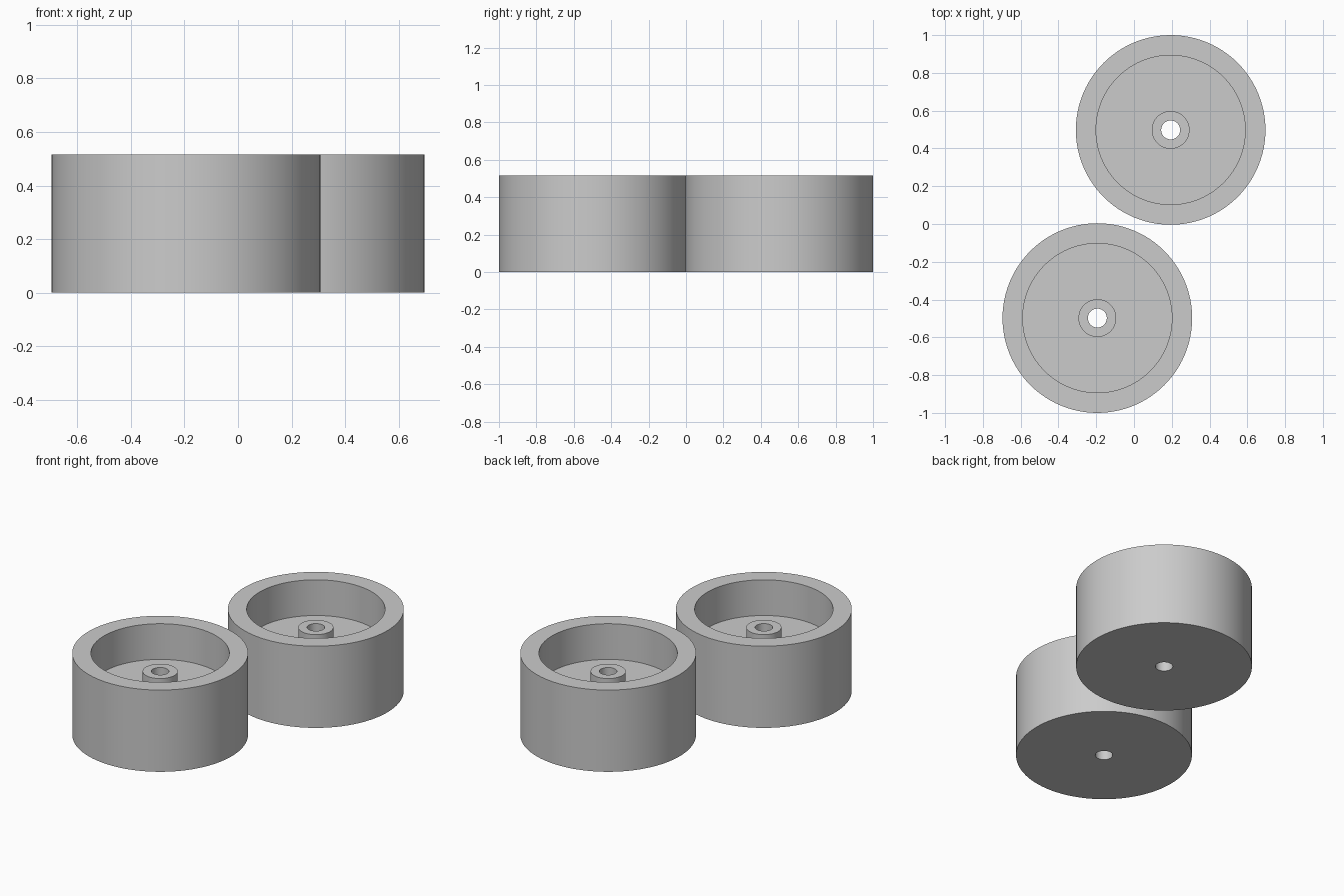
import bpy, bmesh, math

if "Cube" in bpy.data.objects:
    bpy.data.objects.remove(bpy.data.objects["Cube"])

SEGMENTS = 96

grey = bpy.data.materials.new("plain grey")
grey.diffuse_color = (0.6, 0.6, 0.6, 1)
grey.use_nodes = True
grey.node_tree.nodes["Principled BSDF"].inputs["Base Color"].default_value = grey.diffuse_color

# Closed cross-section (radius, height): bore, hub, recess floor, rim, outer wall
PROFILE = [(0.05, 0.0), (0.05, 0.40), (0.10, 0.40), (0.10, 0.29),
           (0.395, 0.29), (0.395, 0.515), (0.502, 0.515), (0.502, 0.0)]


def lathe(name, profile, location):
    """Spin a closed profile around the vertical axis."""
    bm = bmesh.new()
    rings = []
    for i in range(SEGMENTS):
        a = 2 * math.pi * i / SEGMENTS
        rings.append([bm.verts.new((r * math.cos(a), r * math.sin(a), z))
                      for r, z in profile])
    n = len(profile)
    for i in range(SEGMENTS):
        here, there = rings[i], rings[(i + 1) % SEGMENTS]
        for j in range(n):
            k = (j + 1) % n
            bm.faces.new((here[j], there[j], there[k], here[k]))
    bmesh.ops.recalc_face_normals(bm, faces=bm.faces[:])
    mesh = bpy.data.meshes.new(name)
    bm.to_mesh(mesh)
    bm.free()
    mesh.materials.append(grey)
    obj = bpy.data.objects.new(name, mesh)
    obj.location = location
    bpy.context.collection.objects.link(obj)
    # Smooth walls, sharp rims
    bpy.ops.object.select_all(action='DESELECT')
    obj.select_set(True)
    bpy.context.view_layer.objects.active = obj
    bpy.ops.object.shade_smooth_by_angle(angle=math.radians(30))
    return obj


# Two identical wheels, placed diagonally
for name, side in (("front_wheel", -1), ("back_wheel", 1)):
    lathe(name, PROFILE, (side * 0.194, side * 0.498, 0))
